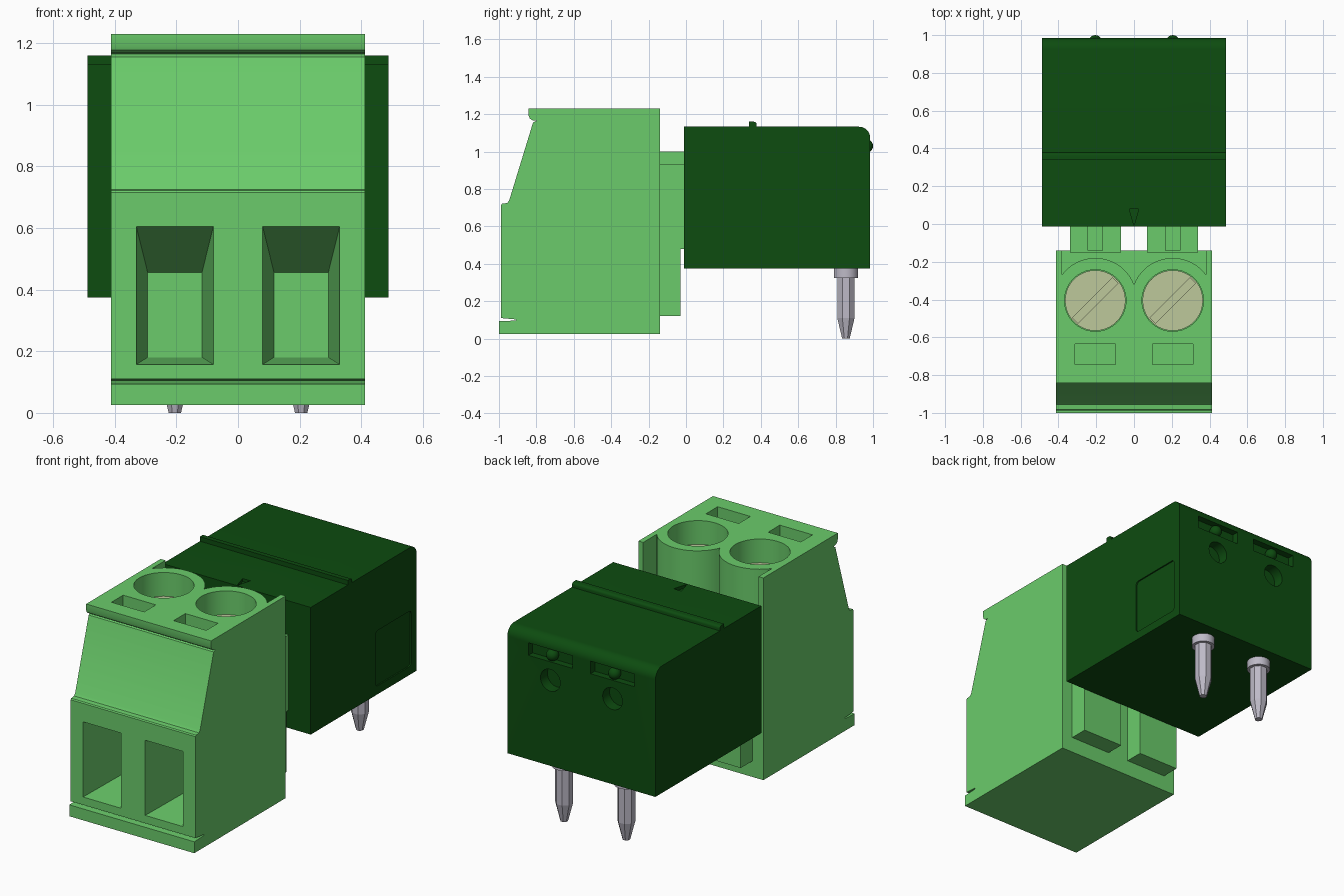
import bpy, bmesh, math

cube = bpy.data.objects.get("Cube")
if cube:
    bpy.data.objects.remove(cube, do_unlink=True)


def material(name, rgb, metallic=0.0):
    m = bpy.data.materials.new(name)
    m.use_nodes = True
    m.diffuse_color = (*rgb, 1)
    m.node_tree.nodes["Principled BSDF"].inputs["Base Color"].default_value = (*rgb, 1)
    return m


LIGHT = material("light_green", (0.145, 0.60, 0.145))
DARK = material("dark_green", (0.004, 0.072, 0.005))
STEEL = material("pin_grey", (0.51, 0.49, 0.57))
BRASS = material("screw_beige", (0.51, 0.58, 0.33))


def loft(name, loops, mat):
    """Closed solid through a series of matching point loops."""
    bm = bmesh.new()
    rings = [[bm.verts.new(p) for p in loop] for loop in loops]
    n = len(rings[0])
    for a, b in zip(rings, rings[1:]):
        for i in range(n):
            j = (i + 1) % n
            bm.faces.new((a[i], a[j], b[j], b[i]))
    bm.faces.new(rings[0])
    bm.faces.new(rings[-1])
    bmesh.ops.recalc_face_normals(bm, faces=bm.faces)
    me = bpy.data.meshes.new(name)
    bm.to_mesh(me)
    bm.free()
    me.materials.append(mat)
    ob = bpy.data.objects.new(name, me)
    bpy.context.collection.objects.link(ob)
    return ob


def prism(name, pts, axis, lo, hi, mat):
    """Extrude a 2D outline along x (y,z), y (x,z) or z (x,y)."""
    place = {"x": lambda p, t: (t, *p),
             "y": lambda p, t: (p[0], t, p[1]),
             "z": lambda p, t: (*p, t)}[axis]
    return loft(name, [[place(p, t) for p in pts] for t in (lo, hi)], mat)


def rect(a0, a1, b0, b1):
    return [(a0, b0), (a1, b0), (a1, b1), (a0, b1)]


def box(name, x, y, z, mat):
    return prism(name, rect(*x, *y), "z", *z, mat)


def arc(cx, cy, r, a0, a1, n):
    return [(cx + r * math.cos(math.radians(a0 + (a1 - a0) * i / n)),
             cy + r * math.sin(math.radians(a0 + (a1 - a0) * i / n))) for i in range(n + 1)]


def circle(cx, cy, r, n=40):
    return arc(cx, cy, r, 0, 360, n)[:-1]


def activate(ob):
    bpy.ops.object.select_all(action="DESELECT")
    ob.select_set(True)
    bpy.context.view_layer.objects.active = ob


def carve(ob, cutters):
    for c in cutters:
        activate(ob)
        mod = ob.modifiers.new("cut", "BOOLEAN")
        mod.operation = "DIFFERENCE"
        mod.solver = "EXACT"
        mod.object = c
        bpy.ops.object.modifier_apply(modifier=mod.name)
        bpy.data.objects.remove(c, do_unlink=True)


def smooth(ob):
    activate(ob)
    bpy.ops.object.shade_smooth_by_angle(angle=math.radians(30))


POLES = (-0.205, 0.205)

# Plug housing: side profile with clamp lip, sloped front and foot groove
plug = prism("plug_housing", [
    (-1.0, 0.025), (-1.0, 0.093), (-0.91, 0.097), (-0.91, 0.103), (-0.988, 0.11),
    (-0.988, 0.715), (-0.983, 0.722), (-0.955, 0.725), (-0.945, 0.74),
    (-0.818, 1.155), (-0.80, 1.165), (-0.822, 1.168), (-0.836, 1.178), (-0.842, 1.195),
    (-0.842, 1.23), (-0.14, 1.23), (-0.14, 0.025)], "x", -0.412, 0.412, LIGHT)

# Scalloped recess behind the screw wells
scallop = ([(-0.38, -0.1)] + arc(-0.205, -0.4, 0.22, 143, 21.3, 20)
           + arc(0.205, -0.4, 0.22, 158.7, 37, 20) + [(0.38, -0.1)])
cuts = [prism("cut_scallop", scallop, "z", 0.92, 1.3, LIGHT)]

for s, px in zip((-1, 1), POLES):
    cuts.append(prism("cut_well", circle(px, -0.405, 0.163), "z", 1.05, 1.3, LIGHT))
    cuts.append(box("cut_test_slot", (px - 0.108, px + 0.108), (-0.745, -0.635), (1.15, 1.3), LIGHT))
    # Tapered wire entry
    outer, inner = (0.125, 0.157, 0.605), (0.088, 0.18, 0.455)
    loops = []
    for t in (-0.08, 1):
        w, z0, z1 = (a + (b - a) * t for a, b in zip(outer, inner))
        loops.append([(px + x, -0.988 + 0.45 * t, z) for x, z in rect(-w, w, z0, z1)])
    cuts.append(loft("cut_wire_entry", loops, LIGHT))
carve(plug, cuts)
smooth(plug)

for side, px in zip(("right", "left"), POLES):
    # Slotted clamping screw
    screw = prism(side + "_screw", circle(px, -0.405, 0.16), "z", 1.0, 1.09, BRASS)
    d, w = 0.15, 0.02
    slot = [(px + (a - b) * 0.7071, -0.405 + (a + b) * 0.7071) for a, b in rect(-d, d, -w, w)]
    carve(screw, [prism("cut_slot", slot, "z", 1.065, 1.2, BRASS)])
    smooth(screw)

    # Contact block with keying rib on top, stepping into the socket
    x0, x1 = px - 0.135, px + 0.135
    prism(side + "_contact_block", [(-0.15, 0.12), (-0.03, 0.12), (-0.03, 0.48),
          (0.0, 0.48), (0.0, 0.93), (-0.15, 0.93)], "x", x0, x1, LIGHT)
    box(side + "_key_rib", (px - 0.042, px + 0.042), (-0.14, 0.0), (0.9, 1.0), LIGHT)

# Socket housing with rounded rear top edge
socket = prism("socket_housing", [(-0.012, 0.375), (0.985, 0.375)]
               + arc(0.925, 1.073, 0.06, 0, 90, 10) + [(-0.012, 1.133)],
               "x", -0.488, 0.488, DARK)

# Arrow notch, side panel recess, rear slots and holes
cuts = [prism("cut_arrow", [(-0.025, 0.08), (0.0, -0.01), (0.025, 0.08)], "z", 1.115, 1.2, DARK)]
r = 0.02
panel = (arc(0.915, 0.735, r, 0, 90, 4) + arc(0.62, 0.735, r, 90, 180, 4)
         + arc(0.62, 0.445, r, 180, 270, 4) + arc(0.915, 0.445, r, 270, 360, 4))
cuts.append(prism("cut_panel", panel, "x", 0.48, 0.6, DARK))
for px in POLES:
    cuts.append(prism("cut_rear_slot", rect(px - 0.145, px + 0.145, 0.995, 1.07), "y", 0.945, 1.1, DARK))
    cuts.append(prism("cut_rear_hole", circle(px, 0.885, 0.065, 32), "y", 0.92, 1.1, DARK))
carve(socket, cuts)
smooth(socket)

# Latch ridge across the socket top
ridge = prism("latch_ridge", [(0.338, 1.12), (0.378, 1.12)]
              + arc(0.363, 1.145, 0.015, 0, 90, 4) + [(0.338, 1.16)],
              "x", -0.488, 0.488, DARK)
smooth(ridge)

for side, px in zip(("right", "left"), POLES):
    # Rear latch nub
    bpy.ops.mesh.primitive_uv_sphere_add(segments=20, ring_count=12, radius=0.035,
                                         location=(px, 0.965, 1.03))
    nub = bpy.context.object
    nub.name = side + "_latch_nub"
    nub.data.materials.append(DARK)
    smooth(nub)

    # Solder pin: round collar and tapered octagonal shank
    collar = prism(side + "_pin_collar", circle(px, 0.855, 0.065, 32), "z", 0.325, 0.38, STEEL)
    smooth(collar)
    rings = []
    for z, rad in ((0.0, 0.02), (0.11, 0.046), (0.33, 0.046)):
        k = rad / math.cos(math.pi / 8)
        rings.append([(x, y, z) for x, y in arc(px, 0.855, k, 22.5, 337.5, 7)])
    loft(side + "_pin_shank", rings, STEEL)
